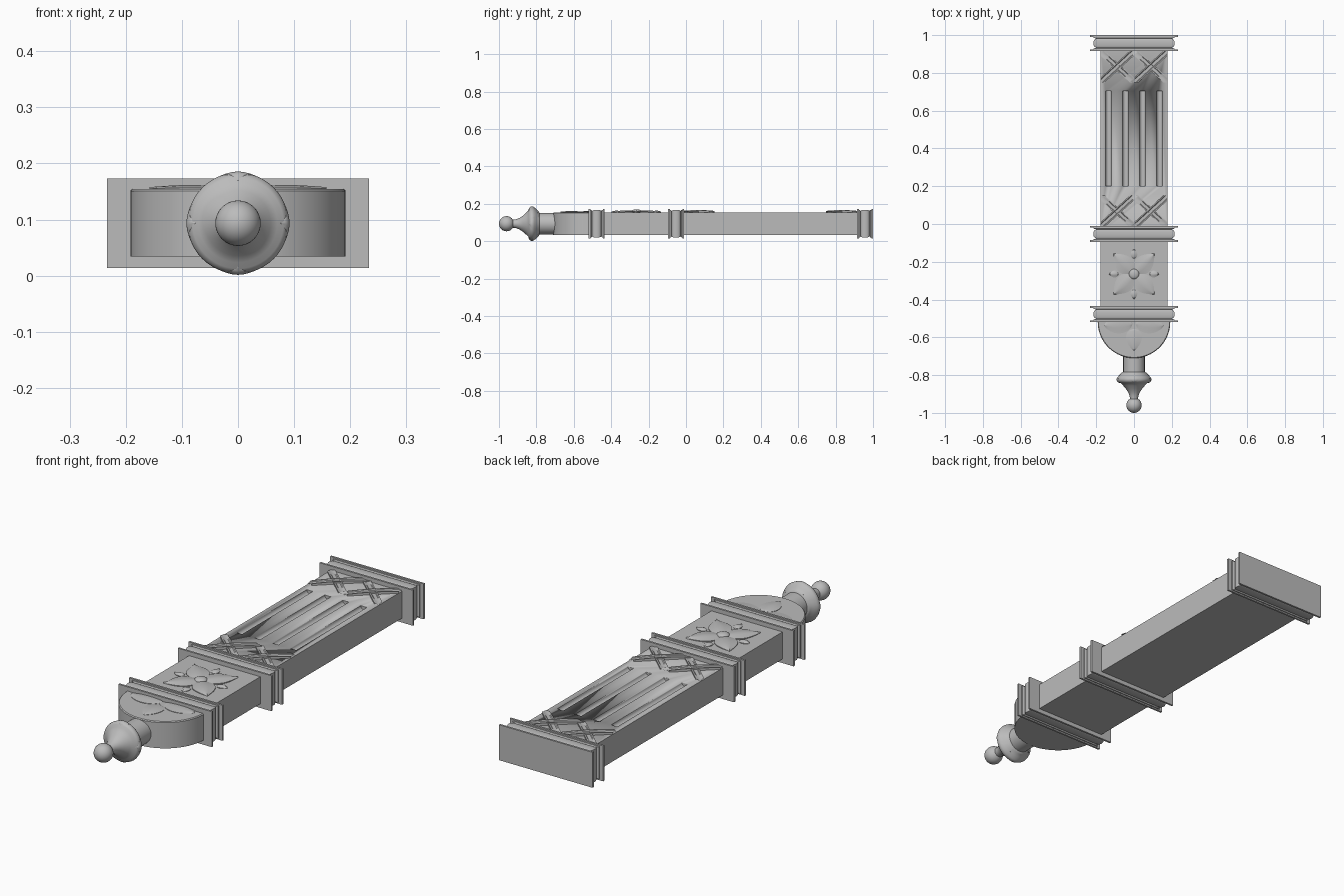
import bpy, bmesh, math
from mathutils import Matrix

if "Cube" in bpy.data.objects:
    bpy.data.objects.remove(bpy.data.objects["Cube"])

ZC = 0.0935           # axis height
HX, HZ = 0.178, 0.061  # half width and half height of the shaft
TOP = ZC + HZ

stone = bpy.data.materials.new("grey plaster")
stone.diffuse_color = (0.5, 0.5, 0.5, 1)
stone.use_nodes = True
stone.node_tree.nodes["Principled BSDF"].inputs["Base Color"].default_value = stone.diffuse_color


def finish(name, bm, angle=35):
    bmesh.ops.recalc_face_normals(bm, faces=bm.faces)
    me = bpy.data.meshes.new(name)
    bm.to_mesh(me)
    bm.free()
    ob = bpy.data.objects.new(name, me)
    bpy.context.collection.objects.link(ob)
    me.materials.append(stone)
    bpy.ops.object.select_all(action='DESELECT')
    ob.select_set(True)
    bpy.context.view_layer.objects.active = ob
    bpy.ops.object.shade_smooth_by_angle(angle=math.radians(angle))
    return ob


def skin(bm, rows, closed=False):
    """Bridge rows of points with quads."""
    vs = [[bm.verts.new(p) for p in r] for r in rows]
    n = len(vs[0])
    for a, b in zip(vs, vs[1:]):
        for i in range(n if closed else n - 1):
            j = (i + 1) % n
            bm.faces.new((a[i], a[j], b[j], b[i]))
    return vs


def box(name, y0, y1):
    bm = bmesh.new()
    m = Matrix.Translation((0, (y0 + y1) / 2, ZC)) @ Matrix.Diagonal((2 * HX, y1 - y0, 2 * HZ, 1))
    bmesh.ops.create_cube(bm, size=1, matrix=m)
    return finish(name, bm)


# fluted shaft
shaft = box("fluted_shaft", -0.05, 0.95)
bm = bmesh.new()
for x in (-0.135, -0.045, 0.045, 0.135):
    bmesh.ops.create_cone(bm, cap_ends=True, segments=24, radius1=0.0155, radius2=0.0155, depth=0.505,
                          matrix=Matrix.Translation((x, 0.4525, TOP)) @ Matrix.Rotation(math.pi / 2, 4, 'X'))
cutter = finish("flute_cutter", bm)
cutter.hide_render = True
mod = shaft.modifiers.new("flutes", 'BOOLEAN')
mod.object, mod.operation, mod.solver = cutter, 'DIFFERENCE', 'EXACT'
bpy.context.view_layer.objects.active = shaft
bpy.ops.object.modifier_apply(modifier="flutes")
bpy.data.objects.remove(cutter)

# square block carrying the flower
box("flower_block", -0.48, -0.05)

# moulded collars: a scaled rectangle swept through a profile
half = [(0, 1.31), (0.009, 1.31), (0.009, 1.21), (0.014, 1.21), (0.018, 1.13)]
bulge = [(0.0425 - 0.022 * math.cos(a), 1.14 + 0.07 * math.sin(a))
         for a in [math.pi * i / 10 for i in range(11)]]
profile = half + bulge + [(0.085 - y, s) for y, s in reversed(half)]
for name, y0 in (("lower_collar", -0.52), ("middle_collar", -0.095), ("end_collar", 0.915)):
    bm = bmesh.new()
    rows = [[(sx * HX * s, y0 + y, ZC + sz * HZ * s) for sx, sz in ((-1, -1), (1, -1), (1, 1), (-1, 1))]
            for y, s in profile]
    vs = skin(bm, rows, True)
    bm.faces.new(vs[0])
    bm.faces.new(vs[-1])
    finish(name, bm)

# half-round end
bm = bmesh.new()
arc = [(0.192 * math.cos(a), -0.518 - 0.192 * math.sin(a)) for a in [math.pi * i / 48 for i in range(49)]]
rows = [[(x * k, -0.518 + (y + 0.518) * k, z) for x, y in arc]
        for z, k in ((ZC - HZ + 0.002, 1), (TOP - 0.004, 1), (TOP, 0.98))]
vs = skin(bm, rows, True)
bm.faces.new(vs[0])
bm.faces.new(vs[-1])
finish("half_round_end", bm)

# turned finial
turned = [(-0.66, 0.057), (-0.783, 0.057), (-0.785, 0.062), (-0.795, 0.070), (-0.805, 0.080),
          (-0.815, 0.088), (-0.823, 0.090), (-0.832, 0.088), (-0.839, 0.081), (-0.843, 0.070),
          (-0.855, 0.058), (-0.872, 0.043), (-0.89, 0.031), (-0.91, 0.023), (-0.935, 0.021)]
SEG = 48
bm = bmesh.new()
vs = skin(bm, [[(r * math.cos(2 * math.pi * i / SEG), y, ZC + r * math.sin(2 * math.pi * i / SEG))
                for i in range(SEG)] for y, r in turned], True)
bm.faces.new(vs[0])
bm.faces.new(vs[-1])
finish("finial", bm)

bm = bmesh.new()
bmesh.ops.create_uvsphere(bm, u_segments=32, v_segments=20, radius=0.0405,
                          matrix=Matrix.Translation((0, -0.9595, ZC)) @ Matrix.Rotation(math.pi / 2, 4, 'X'))
finish("finial_ball", bm, 60)


# four leaves hugging the finial ring
def radius_at(y):
    for (y0, r0), (y1, r1) in zip(turned, turned[1:]):
        if y1 <= y <= y0:
            return r0 + (r1 - r0) * (y0 - y) / (y0 - y1)


ACROSS = [(-1, 0), (-1, 0.45), (-0.7, 0.6), (-0.35, 0.85), (0, 1),
          (0.35, 0.85), (0.7, 0.6), (1, 0.45), (1, 0)]
for k in range(4):
    bm = bmesh.new()
    rows = []
    for i in range(15):
        t = i / 14
        y = -0.787 - 0.054 * t
        w = 0.55 * (1 - t ** 2.2)
        rows.append([((radius_at(y) + 0.0035 * h - 0.001) * math.cos(k * math.pi / 2 + v * w), y,
                      ZC + (radius_at(y) + 0.0035 * h - 0.001) * math.sin(k * math.pi / 2 + v * w))
                     for v, h in ACROSS])
    skin(bm, rows)
    finish(f"finial_leaf_{k + 1}", bm)


# carved petals lying on the top face
def petal(name, x, y, angle, length, width, height, a, b):
    bm = bmesh.new()
    c, s = math.cos(angle), math.sin(angle)
    peak = a / (a + b)
    rows = []
    for i in range(21):
        t = i / 20
        w = width * (t ** a * (1 - t) ** b) / (peak ** a * (1 - peak) ** b)
        lift = height * (0.45 + 0.55 * math.sin(math.pi * t))
        rows.append([(x + c * length * t - s * w * v, y + s * length * t + c * w * v,
                      TOP - 0.002 + (lift + 0.002) * h) for v, h in ACROSS])
    skin(bm, rows)
    bmesh.ops.remove_doubles(bm, verts=bm.verts, dist=1e-5)
    return finish(name, bm)


FY = -0.265
for k in range(4):
    d = k * math.pi / 2
    petal(f"flower_petal_{k + 1}", 0, FY, d + math.pi / 4, 0.155, 0.048, 0.011, 0.9, 1.15)
    petal(f"flower_bud_{k + 1}", 0.083 * math.cos(d), FY + 0.083 * math.sin(d), d, 0.049, 0.018, 0.009, 0.55, 0.8)
bm = bmesh.new()
bmesh.ops.create_uvsphere(bm, u_segments=24, v_segments=12, radius=1,
                          matrix=Matrix.Translation((0, FY, TOP + 0.004)) @ Matrix.Diagonal((0.027, 0.027, 0.012, 1)))
finish("flower_centre", bm, 60)

# half flower on the rounded end
petal("end_petal_centre", 0, -0.555, -math.pi / 2, 0.115, 0.042, 0.007, 0.5, 0.8)
petal("end_petal_left", -0.008, -0.528, math.pi + 0.06, 0.15, 0.047, 0.007, 0.6, 0.7)
petal("end_petal_right", 0.008, -0.528, -0.06, 0.15, 0.047, 0.007, 0.6, 0.7)

# crossed lattice bands, arched along their length and trimmed to the shaft
SECTION = [(-1, -0.3), (-1, 0.7), (-0.65, 0.7), (-0.45, 0.45), (0.45, 0.45), (0.65, 0.7), (1, 0.7), (1, -0.3)]
for name, yc in (("upper_lattice", 0.833), ("lower_lattice", 0.067)):
    bm = bmesh.new()
    for xc in (-HX / 2, HX / 2):
        for turn in (1, -1):
            c, s = math.cos(turn * 0.74), math.sin(turn * 0.74)
            rows = []
            for i in range(17):
                t = i / 8 - 1
                lift = (0.010 if turn > 0 else 0.007) * (1.2 - 0.7 * t * t)
                rows.append([(xc + c * 0.135 * t - s * 0.017 * v, yc + s * 0.135 * t + c * 0.017 * v,
                              TOP + lift * h * 1.4) for v, h in SECTION])
            skin(bm, rows)
    for co, no in (((HX, 0, 0), (1, 0, 0)), ((-HX, 0, 0), (-1, 0, 0)),
                   ((0, yc + 0.085, 0), (0, 1, 0)), ((0, yc - 0.085, 0), (0, -1, 0))):
        cut = bmesh.ops.bisect_plane(bm, geom=bm.verts[:] + bm.edges[:] + bm.faces[:],
                                     plane_co=co, plane_no=no, clear_outer=True)
        edges = [e for e in cut["geom_cut"] if isinstance(e, bmesh.types.BMEdge)]
        bmesh.ops.edgeloop_fill(bm, edges=edges)
    finish(name, bm)
